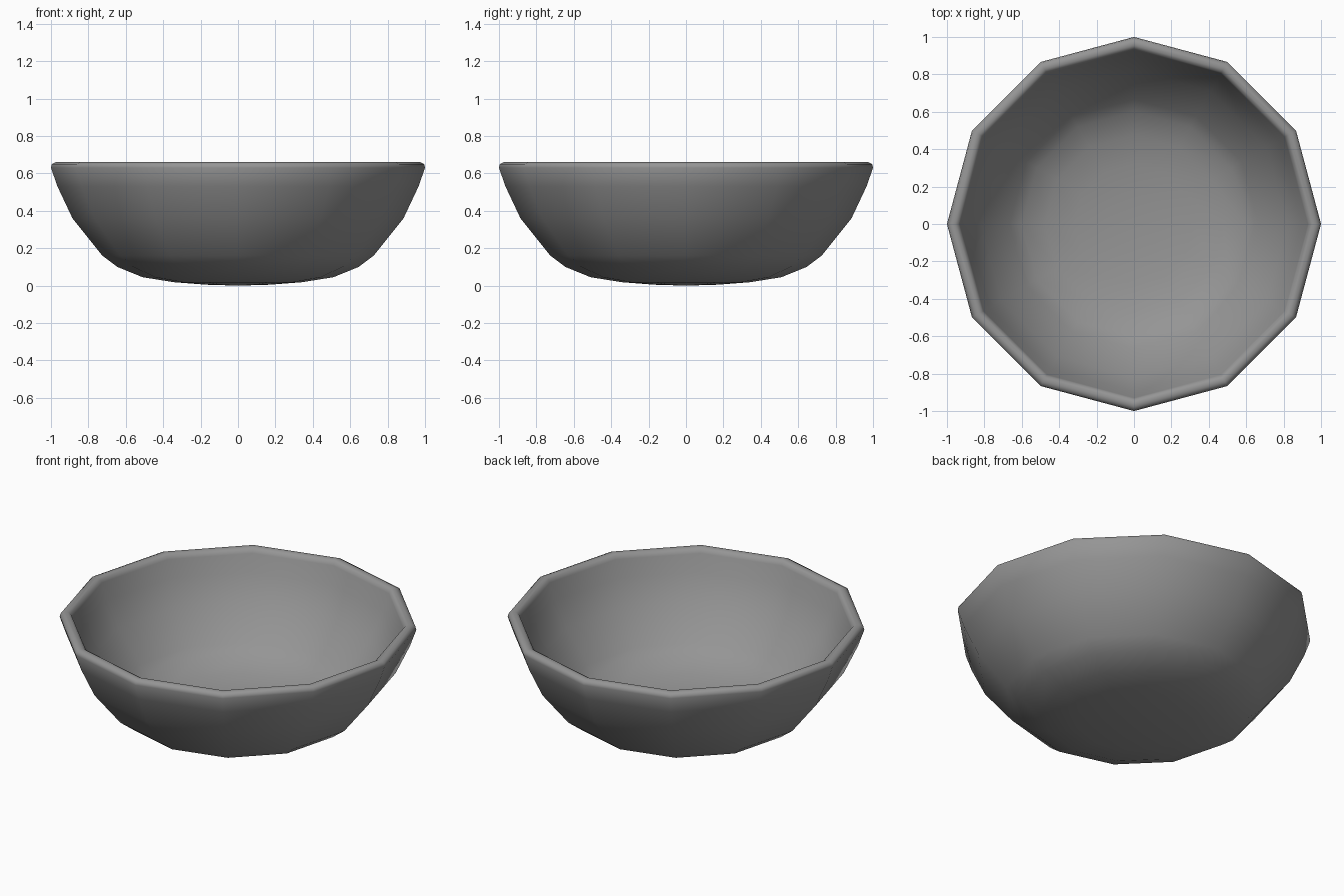
import bpy, bmesh, math

if "Cube" in bpy.data.objects:
    bpy.data.objects.remove(bpy.data.objects["Cube"])

SIDES = 12

# Closed cross-section (radius, height): outside bottom centre, rim, inside centre
profile = [
    (0.0, 0.0), (0.17, 0.005), (0.34, 0.018), (0.51, 0.045), (0.645, 0.10),
    (0.725, 0.16), (0.885, 0.36), (0.965, 0.53), (1.0, 0.63),
    (0.995, 0.65), (0.975, 0.66), (0.955, 0.66), (0.938, 0.65), (0.93, 0.63),
    (0.895, 0.53), (0.82, 0.385), (0.665, 0.20), (0.60, 0.15),
    (0.475, 0.10), (0.32, 0.073), (0.16, 0.06), (0.0, 0.056),
]

# Bowl: spin the cross-section into twelve sides
bm = bmesh.new()
verts = [bm.verts.new((r, 0, z)) for r, z in profile]
edges = [bm.edges.new(pair) for pair in zip(verts, verts[1:])]
bmesh.ops.spin(bm, geom=verts + edges, cent=(0, 0, 0), axis=(0, 0, 1),
               angle=math.tau, steps=SIDES, use_duplicate=False)
bmesh.ops.remove_doubles(bm, verts=bm.verts, dist=0.0005)
bmesh.ops.recalc_face_normals(bm, faces=bm.faces)
for f in bm.faces:
    f.smooth = True
mesh = bpy.data.meshes.new("bowl")
bm.to_mesh(mesh)
bm.free()

bowl = bpy.data.objects.new("bowl", mesh)
bpy.context.collection.objects.link(bowl)

# Single grey glaze
glaze = bpy.data.materials.new("grey glaze")
glaze.diffuse_color = (0.3, 0.3, 0.3, 1)
glaze.use_nodes = True
glaze.node_tree.nodes["Principled BSDF"].inputs["Base Color"].default_value = glaze.diffuse_color
mesh.materials.append(glaze)
